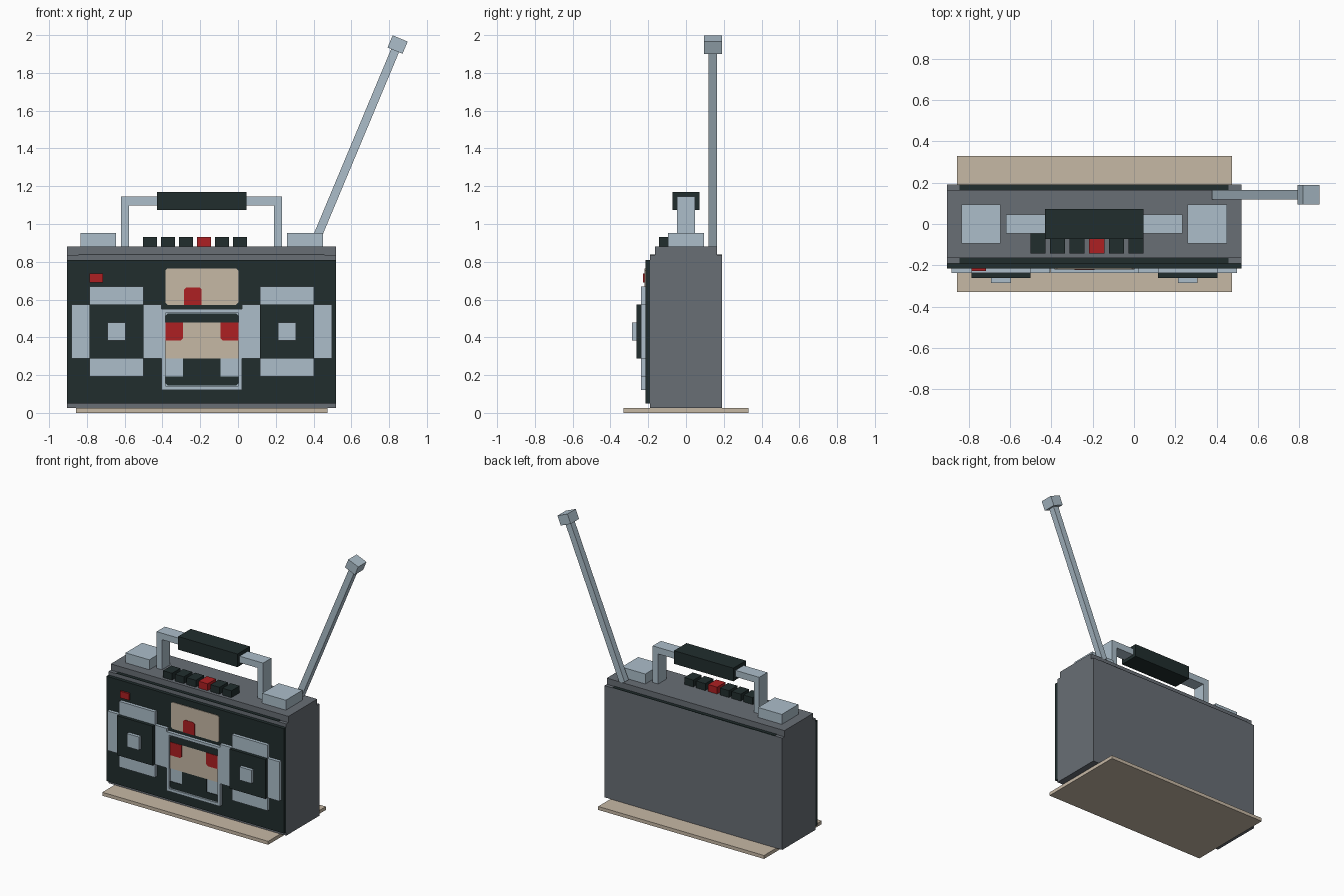
import bpy, bmesh, math
from mathutils import Matrix, Vector

cube = bpy.data.objects.get("Cube")
if cube:
    bpy.data.objects.remove(cube, do_unlink=True)


def material(name, rgb):
    m = bpy.data.materials.new(name)
    m.use_nodes = True
    m.diffuse_color = (*rgb, 1)
    m.node_tree.nodes["Principled BSDF"].inputs["Base Color"].default_value = (*rgb, 1)
    return m


BLACK = material("charcoal black", (.015, .027, .027))
GREY = material("body grey", (.138, .156, .178))
SILVER = material("pale silver blue", (.413, .515, .591))
TAN = material("warm tan", (.565, .479, .376))
RED = material("button red", (.423, .014, .016))


def finish(name, bm, mat):
    bmesh.ops.recalc_face_normals(bm, faces=bm.faces)
    mesh = bpy.data.meshes.new(name)
    bm.to_mesh(mesh)
    bm.free()
    mesh.materials.append(mat)
    ob = bpy.data.objects.new(name, mesh)
    bpy.context.collection.objects.link(ob)
    return ob


def boxes(name, mat, *extents):
    """One object from boxes given as (x0, x1, y0, y1, z0, z1)."""
    bm = bmesh.new()
    for x0, x1, y0, y1, z0, z1 in extents:
        mid = Vector((x0 + x1, y0 + y1, z0 + z1)) / 2
        size = Matrix.Diagonal((x1 - x0, y1 - y0, z1 - z0, 1))
        bmesh.ops.create_cube(bm, size=1, matrix=Matrix.Translation(mid) @ size)
    return finish(name, bm, mat)


def plate(name, mat, x0, x1, z0, z1, y, back, cut=.012, corners="abcd"):
    """Thin front plate; the listed corners are clipped (a, b bottom; c, d top)."""
    pts = []
    for tag, x, z, sx, sz in (("a", x0, z0, 1, 1), ("b", x1, z0, -1, 1),
                              ("c", x1, z1, -1, -1), ("d", x0, z1, 1, -1)):
        if tag in corners:
            pair = [(x, z + sz * cut), (x + sx * cut, z)]
            pts += pair if tag in "ac" else pair[::-1]
        else:
            pts.append((x, z))
    bm = bmesh.new()
    face = bm.faces.new([bm.verts.new((x, y, z)) for x, z in pts])
    out = bmesh.ops.extrude_face_region(bm, geom=[face])["geom"]
    bmesh.ops.translate(bm, vec=(0, back - y, 0),
                        verts=[g for g in out if isinstance(g, bmesh.types.BMVert)])
    return finish(name, bm, mat)


# Case and stand
L, R = -.905, .52
CX = (L + R) / 2
FRONT = -.215
boxes("base_plate", TAN, (-.857, .473, -.33, .33, 0, .025))
boxes("case", GREY, (L, R, -.19, .19, .025, .835))
boxes("case_top", GREY, (L, R, -.165, .165, .835, .88))
boxes("ledge_strips", BLACK,
      *[(-.845, .457, s * .1775 - .0125, s * .1775 + .0125, .832, .838) for s in (-1, 1)])
boxes("front_panel", BLACK, (L, R, FRONT, -.19, .05, .81))

# Speakers
for side, cx in (("right", -.644), ("left", .26)):
    a, b, c, zc = .143, .238, .048, .43
    boxes(side + "_speaker_ring", SILVER,
          (cx - b, cx + b, -.238, FRONT, zc - a, zc + a),
          (cx - a, cx + a, -.238, FRONT, zc + a, zc + b),
          (cx - a, cx + a, -.238, FRONT, zc - b, zc - a))
    boxes(side + "_speaker_cone", BLACK, (cx - a, cx + a, -.262, -.238, zc - a, zc + a))
    boxes(side + "_speaker_cap", SILVER, (cx - c, cx + c, -.285, -.262, zc - c, zc + c))

# Cassette door with its raised frame
X0, X1, Z0, Z1 = -.405, .022, .122, .55
w = .02
boxes("door_frame", SILVER,
      (X0, X1, -.238, FRONT, Z1 - w, Z1), (X0, X1, -.238, FRONT, Z0, Z0 + w),
      (X0, X0 + w, -.238, FRONT, Z0 + w, Z1 - w), (X1 - w, X1, -.238, FRONT, Z0 + w, Z1 - w))
boxes("door_back", SILVER, (X0 + w, X1 - w, -.225, FRONT, Z0 + w, Z1 - w))
d0, d1 = X0 + w, X1 - w
DY, DB = -.229, -.225
plate("door_top_bar", BLACK, d0, d1, .479, .526, DY, DB, corners="cd")
plate("door_window", TAN, d0, d1, .287, .479, DY, DB, corners="")
plate("door_lower_middle", BLACK, d0 + .095, d1 - .095, .193, .287, DY, DB, corners="")
plate("door_bottom_bar", BLACK, d0, d1, .145, .193, DY, DB, corners="ab")
plate("right_reel", RED, d0, d0 + .095, .384, .479, DY - .003, DY, corners="b")
plate("left_reel", RED, d1 - .095, d1, .384, .479, DY - .003, DY, corners="a")

# Tuner display and power light
plate("display", TAN, d0, d1, .572, .765, FRONT - .004, FRONT)
plate("display_mark", RED, -.287, -.192, .572, .664, FRONT - .007, FRONT - .004, corners="cd")
boxes("power_light", RED, (-.787, -.715, -.228, FRONT, .69, .738))

# Top knobs and keys
for side, x in (("right", -.74), ("left", .355)):
    boxes(side + "_top_knob", SILVER, (x - .095, x + .095, -.095, .095, .88, .952))
for i in range(6):
    x = -.502 + i * .0951
    boxes("key_%d" % (i + 1), RED if i == 3 else BLACK, (x, x + .073, -.142, -.047, .88, .93))

# Carrying handle
boxes("handle", SILVER,
      (-.62, -.577, -.047, .047, .88, 1.098), (.19, .234, -.047, .047, .88, 1.098),
      (-.62, .234, -.047, .047, 1.098, 1.145))
boxes("handle_grip", BLACK, (-.43, .046, -.072, .072, 1.075, 1.17))

# Tilted antenna, modelled upright from its tip and leaned to the left
rod = boxes("antenna_rod", SILVER, (-.0225, .0225, -.0225, .0225, -1.16, -.035))
tip = boxes("antenna_tip", SILVER, (-.043, .043, -.0475, .0475, -.035, .035))
for ob in (rod, tip):
    ob.location = (.845, .142, 1.95)
    ob.rotation_euler.y = math.radians(22.7)
